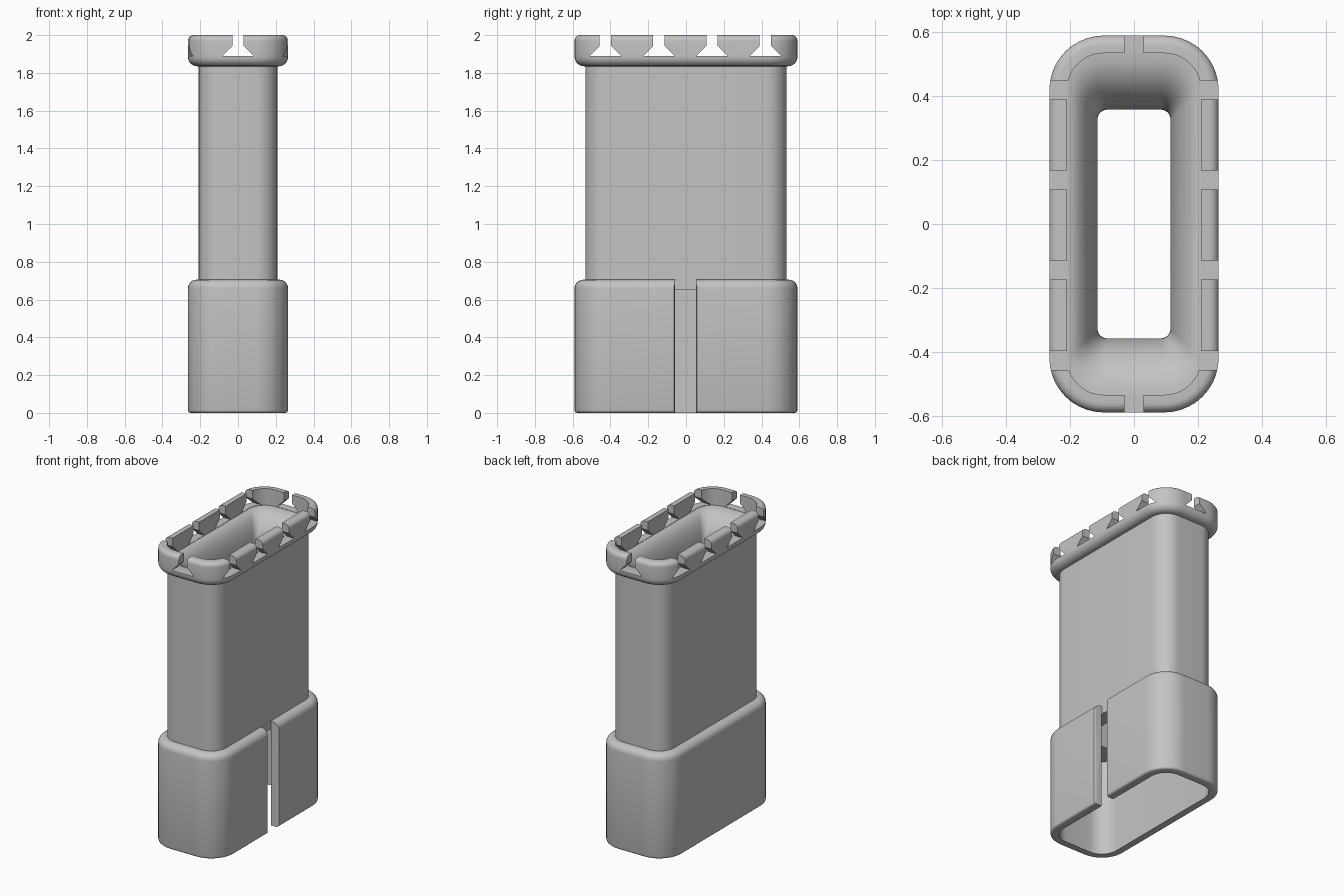
import bpy
import bmesh
from math import sin, cos, pi, radians

cube = bpy.data.objects.get("Cube")
if cube:
    bpy.data.objects.remove(cube, do_unlink=True)

GREY = (0.55, 0.55, 0.55, 1)
grey = bpy.data.materials.new("plain grey")
grey.use_nodes = True
grey.diffuse_color = GREY
grey.node_tree.nodes["Principled BSDF"].inputs["Base Color"].default_value = GREY

HX, HY, R = 0.265, 0.59, 0.17      # outermost rounded rectangle
WALL = 0.055                       # thickness of the sleeve and crown walls
BORE = (0.114, 0.358, 0.03)        # half sizes and corner radius of the bore


def inset(d, z):
    """Section moved inward from the outermost outline."""
    return (HX - d, HY - d, R - d, z)


def arc(d, z, r, start, end, steps=6):
    """Rounded edge of the outer profile about a centre at inset d, height z."""
    angles = [start + (end - start) * i / steps for i in range(steps + 1)]
    return [inset(d - r * cos(a), z + r * sin(a)) for a in angles]


def new_object(name, bm):
    bmesh.ops.recalc_face_normals(bm, faces=bm.faces)
    mesh = bpy.data.meshes.new(name)
    bm.to_mesh(mesh)
    bm.free()
    mesh.materials.append(grey)
    obj = bpy.data.objects.new(name, mesh)
    bpy.context.collection.objects.link(obj)
    return obj


def loft(name, sections, steps=10):
    """Closed ring-shaped solid through rounded rectangle sections."""
    bm = bmesh.new()
    rings = []
    for hx, hy, r, z in sections:
        ring = []
        for q, (sx, sy) in enumerate([(1, 1), (-1, 1), (-1, -1), (1, -1)]):
            for i in range(steps + 1):
                a = (q + i / steps) * pi / 2
                ring.append(bm.verts.new((sx * (hx - r) + r * cos(a),
                                          sy * (hy - r) + r * sin(a), z)))
        rings.append(ring)
    for a, b in zip(rings, rings[1:] + rings[:1]):
        for i in range(len(a)):
            j = (i + 1) % len(a)
            bm.faces.new((a[i], a[j], b[j], b[i]))
    return new_object(name, bm)


def prism(name, outline, place, low, high):
    """Extrude a 2D outline between two depths, placed by a mapping."""
    bm = bmesh.new()
    a, b = [[bm.verts.new(place(u, v, w)) for u, v in outline] for w in (low, high)]
    bm.faces.new(a)
    bm.faces.new(b)
    for i in range(len(a)):
        j = (i + 1) % len(a)
        bm.faces.new((a[i], a[j], b[j], b[i]))
    obj = new_object(name, bm)
    obj.hide_render = True
    return obj


def cut(obj, cutter):
    mod = obj.modifiers.new("cut", 'BOOLEAN')
    mod.operation = 'DIFFERENCE'
    mod.solver = 'EXACT'
    mod.object = cutter
    bpy.context.view_layer.objects.active = obj
    bpy.ops.object.modifier_apply(modifier=mod.name)
    bpy.data.objects.remove(cutter, do_unlink=True)


# Base sleeve: open underneath, rounded at the shoulder
sleeve = loft("base_sleeve",
              [inset(WALL, 0)]
              + arc(0.015, 0.015, 0.015, -pi / 2, 0, 3)
              + arc(0.045, 0.66, 0.045, 0, pi / 2)
              + [inset(0.07, 0.705), inset(0.07, 0.652), inset(WALL, 0.652)])

# Slot in one side of the sleeve, with eased outer edges
half = [(0.2085, 0.055), (0.255, 0.055), (0.268, 0.063), (0.35, 0.063)]
outline = half + [(x, -y) for x, y in reversed(half)]
cut(sleeve, prism("slot_cutter", outline, lambda u, v, w: (u, v - 0.003, w), -0.1, 0.8))

# Column: straight thick-walled tube
column = loft("column", [BORE + (0.65,), inset(0.057, 0.65), inset(0.057, 1.85),
                         inset(0.075, 1.85), BORE + (1.66,)])

# Crown: rounded collar with a funnel leading down into the bore
FLOOR, DEPTH = 1.888, 0.21
rim = inset(WALL, FLOOR)
funnel = []
for i in range(13):
    a = i / 12 * pi / 2
    funnel.append(tuple(b + (t - b) * (1 - sin(a)) for b, t in zip(BORE, rim))
                  + (FLOOR - DEPTH * (1 - cos(a)),))
crown = loft("crown",
             [inset(0.07, 1.66), inset(0.07, 1.835)]
             + arc(0.05, 1.885, 0.05, -pi / 2, 0)
             + arc(0.03, 1.97, 0.03, 0, pi / 2)
             + [inset(WALL, 2.0)] + funnel + [BORE + (1.66,)])

# Undercut notches through the crown, along both directions
side = [(0.083, 1.89), (0.03, 1.943), (0.03, 2.1)]
notch = side + [(-u, z) for u, z in reversed(side)]
for y in (-0.427, -0.144, 0.138, 0.42):
    cut(crown, prism("notch_cutter", notch, lambda u, v, w: (w, u + y, v), -0.5, 0.5))
cut(crown, prism("notch_cutter", notch, lambda u, v, w: (u, w, v), -0.8, 0.8))

# Smooth rounded faces, keep hard edges
bpy.ops.object.select_all(action='DESELECT')
for obj in (sleeve, column, crown):
    obj.select_set(True)
bpy.context.view_layer.objects.active = crown
bpy.ops.object.shade_smooth_by_angle(angle=radians(32))
